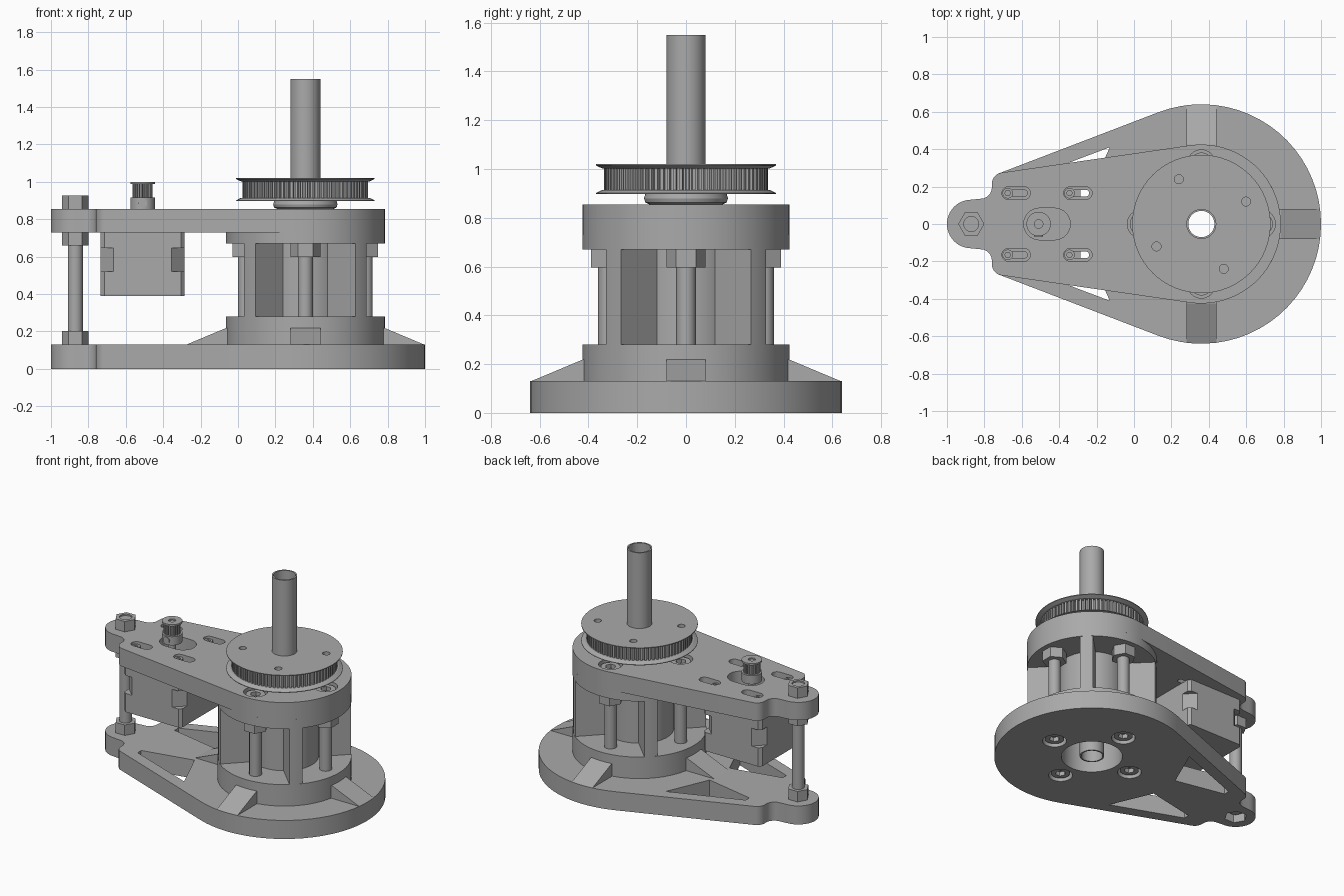
import bpy, bmesh
from math import pi, cos, sin, atan2, acos, hypot, radians

old = bpy.data.objects.get("Cube")
if old:
    bpy.data.objects.remove(old, do_unlink=True)

GREY = (0.4, 0.4, 0.4, 1)
mat = bpy.data.materials.new("plain_grey")
mat.use_nodes = True
mat.diffuse_color = GREY
mat.node_tree.nodes["Principled BSDF"].inputs["Base Color"].default_value = GREY

AX = 0.36        # main shaft x
PX = -0.87       # support post x
MX = -0.51       # motor x
BOLT_R = 0.32    # bolt circle radius


def finish(name, bm):
    bmesh.ops.recalc_face_normals(bm, faces=bm.faces)
    me = bpy.data.meshes.new(name)
    bm.to_mesh(me)
    bm.free()
    me.materials.append(mat)
    ob = bpy.data.objects.new(name, me)
    bpy.context.scene.collection.objects.link(ob)
    return ob


def select(ob):
    bpy.ops.object.select_all(action='DESELECT')
    ob.select_set(True)
    bpy.context.view_layer.objects.active = ob


def smooth(ob):
    select(ob)
    bpy.ops.object.shade_smooth_by_angle(angle=radians(25))
    return ob


def arc(cx, cy, r, a0, a1, n):
    return [(cx + r * cos(a0 + (a1 - a0) * i / n), cy + r * sin(a0 + (a1 - a0) * i / n))
            for i in range(n + 1)]


def circle(cx, cy, r, n=32, turn=0):
    return arc(cx, cy, r, turn, turn + 2 * pi, n)[:-1]


def slot(x0, x1, y, r):
    return arc(x1, y, r, -pi / 2, pi / 2, 10) + arc(x0, y, r, pi / 2, 3 * pi / 2, 10)


def prism(name, pts, z0, z1):
    bm = bmesh.new()
    face = bm.faces.new([bm.verts.new((x, y, z0)) for x, y in pts])
    ext = bmesh.ops.extrude_face_region(bm, geom=[face])
    verts = [v for v in ext["geom"] if isinstance(v, bmesh.types.BMVert)]
    bmesh.ops.translate(bm, verts=verts, vec=(0, 0, z1 - z0))
    if not any(f.normal.z for f in bm.faces if f.is_valid):
        bm.normal_update()
    return finish(name, bm)


def lathe(name, profile, cx=AX, steps=64):
    bm = bmesh.new()
    vs = [bm.verts.new((cx + r, 0, z)) for r, z in profile]
    es = [bm.edges.new((vs[i - 1], vs[i])) for i in range(len(vs))]
    bmesh.ops.spin(bm, geom=vs + es, cent=(cx, 0, 0), axis=(0, 0, 1), angle=2 * pi, steps=steps)
    bmesh.ops.remove_doubles(bm, verts=bm.verts, dist=1e-5)
    return smooth(finish(name, bm))


def tube(name, r0, r1, z0, z1, cx=AX):
    return lathe(name, [(r0, z0), (r1, z0), (r1, z1), (r0, z1)], cx)


def cut(ob, pts, z0, z1):
    tool = prism("cutter", pts, z0, z1)
    select(ob)
    m = ob.modifiers.new("cut", 'BOOLEAN')
    m.operation, m.solver, m.object = 'DIFFERENCE', 'EXACT', tool
    bpy.ops.object.modifier_apply(modifier=m.name)
    bpy.data.objects.remove(tool, do_unlink=True)


def outline(R):
    """Teardrop plate: large disc, tangent sides, shoulders and a rounded ear."""
    cx, cy, r = -0.70, 0.215, 0.06
    dx, dy = cx - AX, cy
    t = atan2(dy, dx) - acos((R - r) / hypot(dx, dy))
    half = arc(AX, 0, R, 0, t, 20) + arc(cx, cy, r, t, pi, 8)
    half += arc(-0.82, 0.195, 0.06, 0, -pi / 2, 6) + arc(PX, 0, 0.13, pi / 2, pi, 10)
    return half + [(x, -y) for x, y in half[-2:0:-1]]


def gear(cx, r, depth, n):
    return [(cx + (r - d) * cos(2 * pi * (i + k) / n), (r - d) * sin(2 * pi * (i + k) / n))
            for i in range(n) for k, d in ((0, 0), (0.45, 0), (0.55, depth), (0.9, depth))]


QUARTERS = [k * pi / 2 for k in range(4)]
bolts = [(AX + BOLT_R * cos(a), BOLT_R * sin(a), a) for a in QUARTERS]

# Base plate with drum step, windows, centre recess and counterbores
base = prism("base_plate", outline(0.64), 0, 0.13)
window = [(-0.13, 0.41), (-0.62, 0.225), (-0.62, 0.185), (-0.26, 0.11)]
for s in (1, -1):
    cut(base, [(x, s * y) for x, y in window], -0.1, 0.3)
cut(base, circle(AX, 0, 0.2, 48), -0.1, 0.3)
cut(base, circle(PX, 0, 0.075, 6), -0.1, 0.06)
for x, y, a in bolts:
    cut(base, circle(x, y, 0.078), -0.1, 0.07)
smooth(base)
lathe("base_drum", [(0.2, 0.12), (0.425, 0.12), (0.425, 0.28), (0.08, 0.28), (0.08, 0.24), (0.2, 0.24)])

# Sloped gussets around the drum
for a in QUARTERS:
    bm = bmesh.new()
    f = bm.faces.new([bm.verts.new((r, -0.08, z))
                      for r, z in ((0.4, 0.125), (0.635, 0.125), (0.635, 0.13), (0.425, 0.218), (0.4, 0.218))])
    ext = bmesh.ops.extrude_face_region(bm, geom=[f])
    bmesh.ops.translate(bm, vec=(0, 0.16, 0),
                        verts=[v for v in ext["geom"] if isinstance(v, bmesh.types.BMVert)])
    g = finish("gusset", bm)
    g.location.x, g.rotation_euler.z = AX, a

# Column core, diagonal fins and top collar
tube("column_core", 0.08, 0.216, 0.28, 0.68)
for a in QUARTERS:
    d = a + pi / 4
    pts = [(AX + u * cos(d) - v * sin(d), u * sin(d) + v * cos(d))
           for u, v in ((0.18, -0.0425), (0.42, -0.0425), (0.425, 0), (0.42, 0.0425), (0.18, 0.0425))]
    smooth(prism("column_fin", pts, 0.275, 0.68))
tube("column_collar", 0.08, 0.425, 0.67, 0.735)

# Upper plate with motor slots
top = prism("upper_plate", outline(0.425), 0.73, 0.855)
cut(top, circle(AX, 0, 0.08, 48), 0.6, 1)
cut(top, slot(MX + 0.005, -0.425, 0, 0.085), 0.6, 1)
screws = [(MX + i, j) for i in (-0.165, 0.165) for j in (-0.165, 0.165)]
for x, y in screws:
    cut(top, slot(x + 0.003, x + 0.087, y, 0.034), 0.8, 1)
    cut(top, slot(x + 0.003, x + 0.087, y, 0.018), 0.6, 1)
for x, y, a in bolts:
    cut(top, circle(x, y, 0.076), 0.79, 1)
smooth(top)


def socket_screw(name, x, y, r, z0, z1, top_side=True):
    head = prism(name, circle(x, y, r), z0, z1)
    mid = (z0 + z1) / 2
    cut(head, circle(x, y, r * 0.55, 6), *((mid, z1 + 0.1) if top_side else (z0 - 0.1, mid)))
    smooth(head)


# Clamp bolts and nuts
for x, y, a in bolts:
    smooth(prism("clamp_bolt", circle(x, y, 0.04), 0.06, 0.8))
    smooth(prism("clamp_nut", circle(x, y, 0.08, 6, a + pi / 2), 0.597, 0.67))
    socket_screw("lower_bolt_head", x, y, 0.062, 0.015, 0.075, False)
    socket_screw("upper_bolt_head", x, y, 0.062, 0.785, 0.84)
for x, y in screws:
    socket_screw("motor_screw", x, y, 0.028, 0.79, 0.84)

# Support post with nuts
smooth(prism("support_post", circle(PX, 0, 0.04), 0.04, 0.918))
for z in (0.13, 0.66, 0.855):
    nut = prism("post_nut", circle(PX, 0, 0.07, 6), z, z + 0.073)
    cut(nut, circle(PX, 0, 0.04), z - 0.1, z + 0.2)
    smooth(nut)


# Motor: three stacked blocks with cut corners
def block(name, h, c, z0, z1):
    pts = [(h, h - c), (h - c, h), (c - h, h), (-h, h - c), (-h, c - h), (c - h, -h), (h - c, -h), (h, c - h)]
    return prism(name, [(MX + x, y) for x, y in pts], z0, z1)


block("motor_lower_cap", 0.225, 0.02, 0.39, 0.52)
block("motor_middle", 0.225, 0.07, 0.52, 0.645)
block("motor_upper_cap", 0.225, 0.02, 0.645, 0.73)

# Motor pulley
smooth(prism("motor_shaft", circle(MX, 0, 0.024), 0.72, 0.99))
tube("motor_pulley_hub", 0.023, 0.065, 0.855, 0.915, MX)
prism("motor_pulley_teeth", gear(MX, 0.054, 0.01, 18), 0.91, 0.99)
tube("motor_pulley_flange", 0.023, 0.065, 0.988, 1.0, MX)
grub = smooth(prism("grub_screw", circle(0, 0, 0.024, 20), 0, 0.01))
grub.location, grub.rotation_euler.x = (MX, -0.058, 0.885), pi / 2

# Main shaft, bearing collar and large toothed pulley
tube("main_shaft", 0.07, 0.08, 0.005, 1.55)
lathe("bearing_collar", [(0.08, 0.85), (0.15, 0.855), (0.167, 0.863), (0.172, 0.88),
                         (0.167, 0.897), (0.15, 0.903), (0.08, 0.903)])
lathe("pulley_lower_flange", [(0.08, 0.897), (0.37, 0.897), (0.37, 0.901), (0.345, 0.914), (0.08, 0.914)])
teeth = prism("pulley_teeth", gear(AX, 0.336, 0.018, 80), 0.912, 1.004)
rim = lathe("pulley_upper_flange", [(0.08, 1.003), (0.345, 1.003), (0.37, 1.015), (0.37, 1.02), (0.08, 1.02)])
cut(teeth, circle(AX, 0, 0.08, 48), 0.8, 1.2)
for a in QUARTERS:
    hole = circle(AX + 0.268 * cos(a + 0.464), 0.268 * sin(a + 0.464), 0.024, 20)
    cut(teeth, hole, 0.8, 1.2)
    cut(rim, hole, 0.8, 1.2)
smooth(rim)
